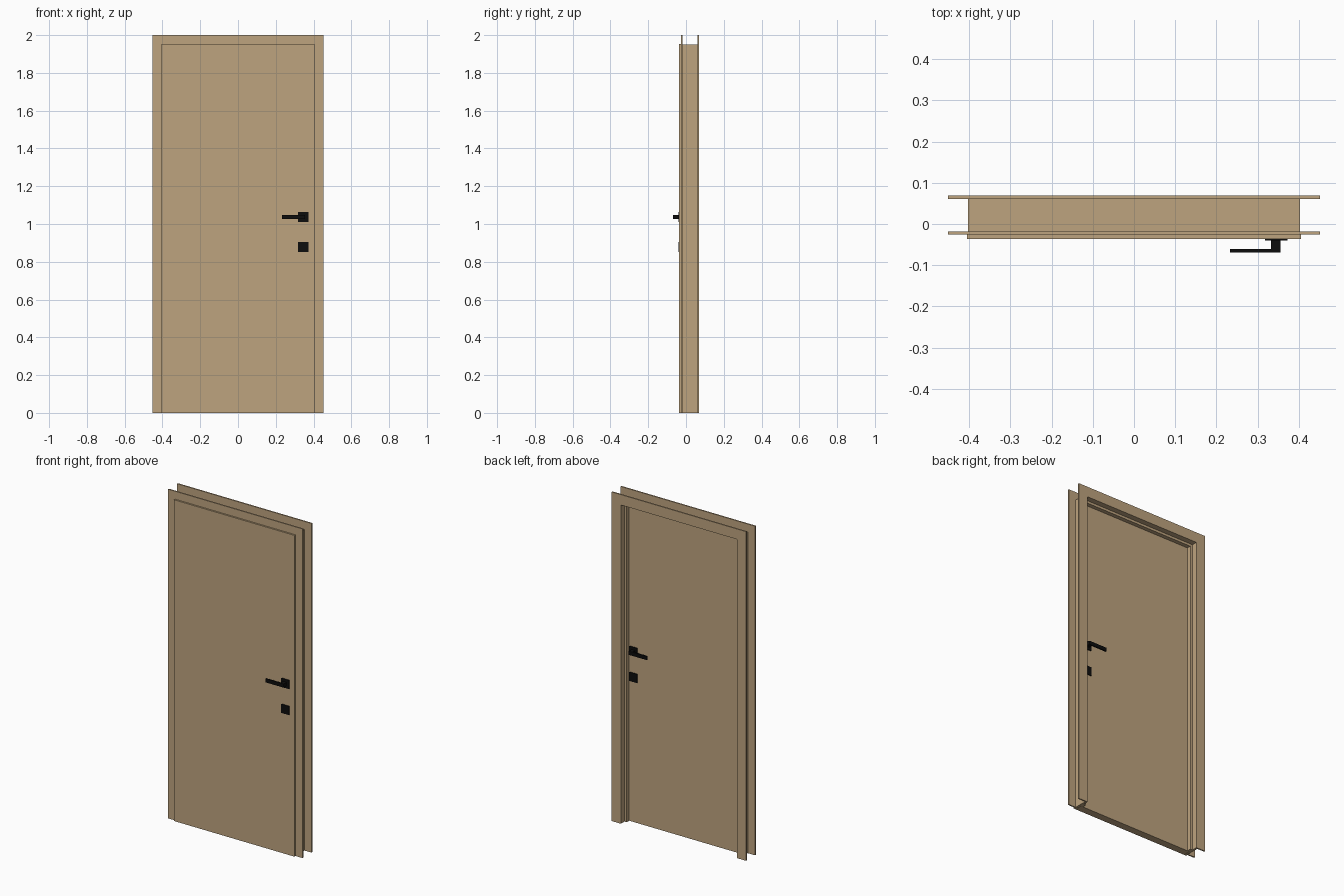
import bpy
import bmesh

cube = bpy.data.objects.get("Cube")
if cube:
    bpy.data.objects.remove(cube, do_unlink=True)


def material(name, rgb):
    mat = bpy.data.materials.new(name)
    mat.use_nodes = True
    color = (*rgb, 1)
    mat.diffuse_color = color
    bsdf = next(n for n in mat.node_tree.nodes if n.type == "BSDF_PRINCIPLED")
    bsdf.inputs["Base Color"].default_value = color
    return mat


wood = material("light oak", (0.515, 0.371, 0.212))
black = material("matte black", (0.004, 0.004, 0.004))


def extrude_profile(name, points, y0, y1, mat):
    """Extrude an outline in the x-z plane from y0 to y1."""
    bm = bmesh.new()
    face = bm.faces.new([bm.verts.new((x, y0, z)) for x, z in points])
    new = bmesh.ops.extrude_face_region(bm, geom=[face])["geom"]
    moved = [v for v in new if isinstance(v, bmesh.types.BMVert)]
    bmesh.ops.translate(bm, verts=moved, vec=(0, y1 - y0, 0))
    bmesh.ops.recalc_face_normals(bm, faces=bm.faces)
    mesh = bpy.data.meshes.new(name)
    bm.to_mesh(mesh)
    bm.free()
    mesh.materials.append(mat)
    obj = bpy.data.objects.new(name, mesh)
    bpy.context.collection.objects.link(obj)
    return obj


def box(name, x0, x1, y0, y1, z0, z1, mat):
    return extrude_profile(name, [(x0, z0), (x1, z0), (x1, z1), (x0, z1)], y0, y1, mat)


def surround(name, outer, top, inner, inner_top, y0, y1):
    """Doorway-shaped frame, open at the floor."""
    points = [(-outer, 0), (-outer, top), (outer, top), (outer, 0),
              (inner, 0), (inner, inner_top), (-inner, inner_top), (-inner, 0)]
    return extrude_profile(name, points, y0, y1, wood)


# Frame: flat trims on both sides, thin lining and a stop behind the leaf
OPEN_X, OPEN_Z = 0.39, 1.937
surround("front_trim", 0.452, 2.0, OPEN_X, OPEN_Z, -0.026, -0.018)
surround("back_trim", 0.452, 2.0, OPEN_X, OPEN_Z, 0.061, 0.069)
surround("lining", 0.403, 1.95, OPEN_X, OPEN_Z, -0.018, 0.061)
surround("door_stop", OPEN_X, OPEN_Z, 0.375, 1.922, 0.01, 0.035)

# Leaf: body inside the lining with a wider lip over the front trim
FRONT, BACK = -0.036, 0.01
box("leaf_body", -0.388, 0.388, -0.026, BACK, 0, 1.935, wood)
box("leaf_lip", -0.405, 0.405, FRONT, -0.026, 0, 1.952, wood)

# Handle set on each face of the leaf
X = 0.345
for side, face, out in (("front", FRONT, -1), ("back", BACK, 1)):
    def depth(d):
        return face + out * d

    for part, z in (("handle_plate", 1.037), ("lock_plate", 0.879)):
        box(f"{side}_{part}", X - 0.027, X + 0.027, face, depth(0.004),
            z - 0.027, z + 0.027, black)
    box(f"{side}_handle_neck", 0.333, 0.355, depth(0.004), depth(0.025),
        1.026, 1.048, black)
    box(f"{side}_lever", 0.233, 0.355, depth(0.025), depth(0.033),
        1.026, 1.048, black)
